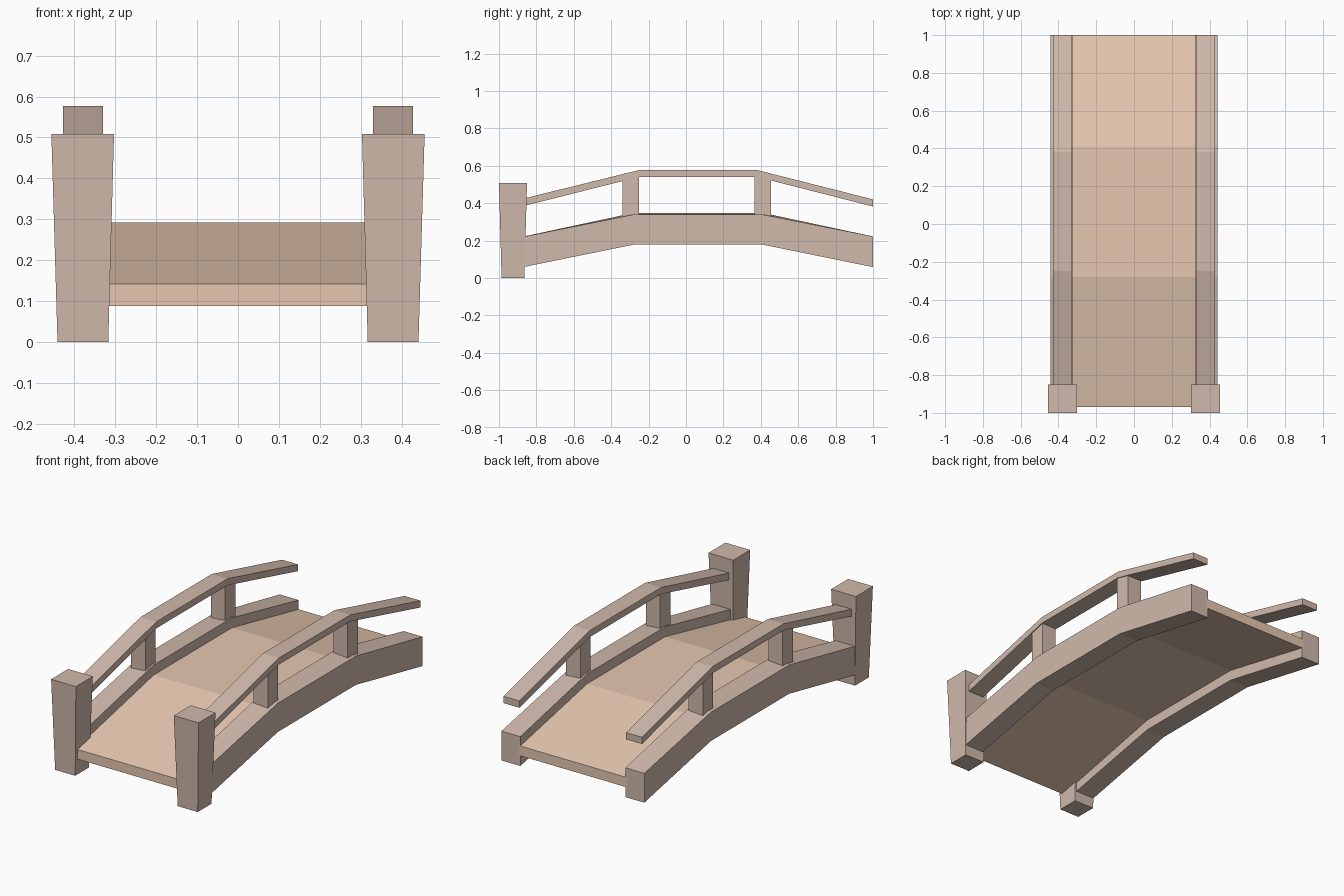
import bpy, bmesh

if "Cube" in bpy.data.objects:
    bpy.data.objects.remove(bpy.data.objects["Cube"])


def material(name, rgb):
    m = bpy.data.materials.new(name)
    m.diffuse_color = (*rgb, 1)
    m.use_nodes = True
    m.node_tree.nodes["Principled BSDF"].inputs["Base Color"].default_value = m.diffuse_color
    return m


WOOD = material("wood", (0.64, 0.49, 0.41))
PLANK = material("plank", (0.80, 0.58, 0.44))


def loft(name, sections, mat):
    """Skin a closed solid through a list of four-cornered sections."""
    bm = bmesh.new()
    rings = [[bm.verts.new(p) for p in s] for s in sections]
    for a, b in zip(rings, rings[1:]):
        for i in range(4):
            j = (i + 1) % 4
            bm.faces.new((a[i], a[j], b[j], b[i]))
    bm.faces.new(rings[0])
    bm.faces.new(rings[-1])
    bmesh.ops.recalc_face_normals(bm, faces=bm.faces)
    mesh = bpy.data.meshes.new(name)
    bm.to_mesh(mesh)
    bm.free()
    mesh.materials.append(mat)
    obj = bpy.data.objects.new(name, mesh)
    bpy.context.collection.objects.link(obj)
    return obj


def arched(name, x0, x1, path, mat):
    """Bar following a path of (y, bottom z, top z at x0, top z at x1)."""
    return loft(name, [[(x0, y, b), (x1, y, b), (x1, y, t1), (x0, y, t0)]
                       for y, b, t0, t1 in path], mat)


def upright(name, levels):
    """Vertical post from levels of (z, x0, x1, y0, y1)."""
    return loft(name, [[(x0, y0, z), (x1, y0, z), (x1, y1, z), (x0, y1, z)]
                       for z, x0, x1, y0, y1 in levels], WOOD)


# Walking surface
arched("deck", -0.335, 0.335, [(-0.97, 0.088, 0.142, 0.142), (-0.28, 0.237, 0.292, 0.292),
                               (0.41, 0.237, 0.292, 0.292), (1.0, 0.115, 0.17, 0.17)], PLANK)

for side, s in (("left", -1), ("right", 1)):
    # Side beam, its top tilted slightly outwards at the crown
    arched(side + "_beam", s * 0.325, s * 0.442,
           [(-0.95, 0.042, 0.204, 0.204), (-0.28, 0.178, 0.348, 0.339),
            (0.41, 0.178, 0.348, 0.339), (1.0, 0.058, 0.222, 0.222)], WOOD)
    # Handrail
    arched(side + "_handrail", s * 0.33, s * 0.428,
           [(-0.92, 0.372, 0.412, 0.412), (-0.25, 0.54, 0.577, 0.577),
            (0.38, 0.54, 0.577, 0.577), (1.0, 0.382, 0.42, 0.42)], WOOD)
    # Tapered entrance post
    upright(side + "_entrance_post", [(0, s * 0.317, s * 0.441, -0.986, -0.864),
                                      (0.508, s * 0.303, s * 0.456, -1.0, -0.85)])
    # Baluster posts between beam and handrail
    for end, y in (("front", -0.34), ("back", 0.365)):
        upright(f"{side}_{end}_baluster", [(0.30, s * 0.335, s * 0.423, y, y + 0.09),
                                           (0.545, s * 0.335, s * 0.423, y, y + 0.09)])
